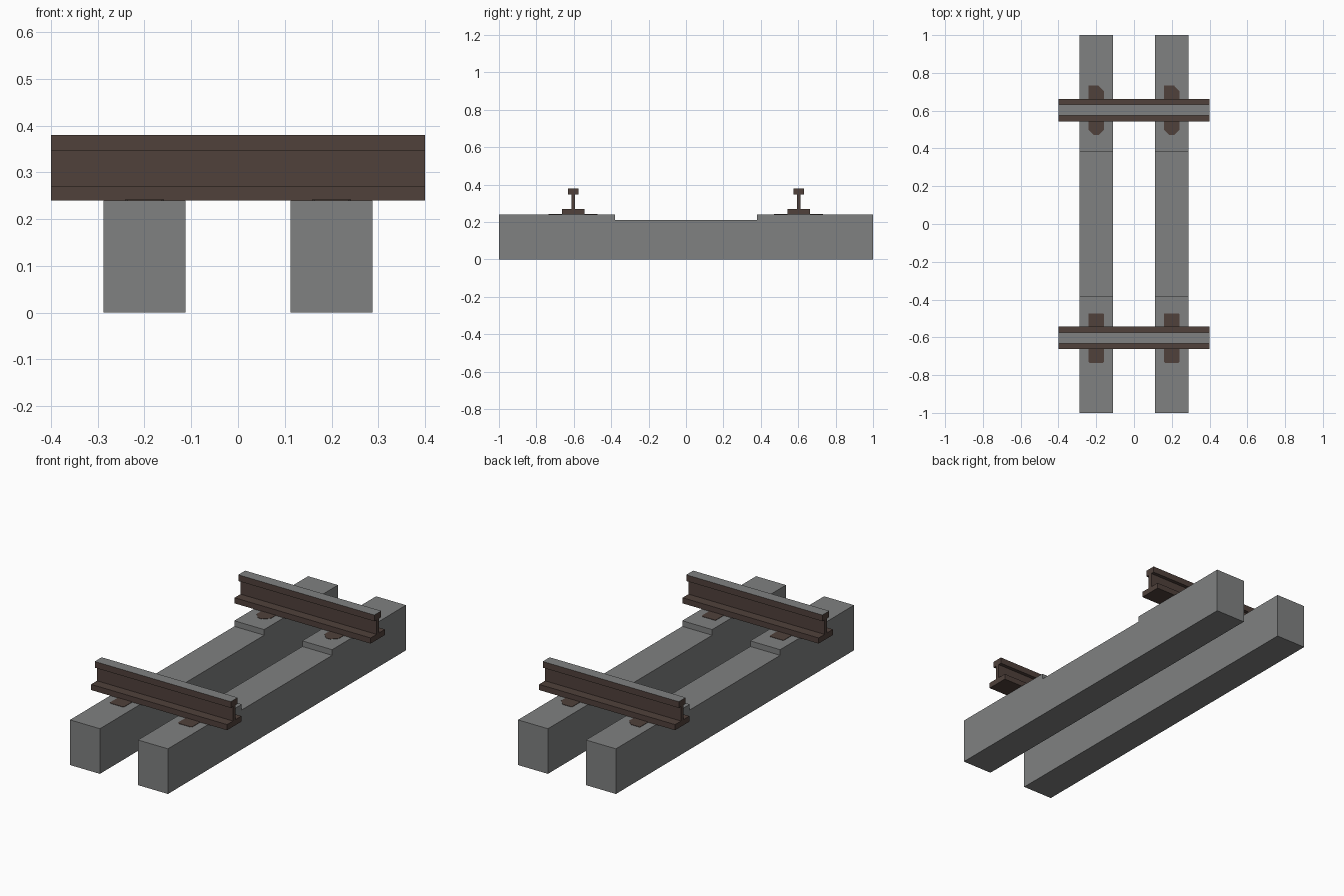
import bpy
import bmesh
from mathutils import Vector

cube = bpy.data.objects.get("Cube")
if cube:
    bpy.data.objects.remove(cube, do_unlink=True)


def make_material(name, color):
    mat = bpy.data.materials.new(name)
    mat.use_nodes = True
    mat.diffuse_color = color
    mat.node_tree.nodes["Principled BSDF"].inputs["Base Color"].default_value = color
    return mat


grey = make_material("weathered grey", (0.215, 0.22, 0.22, 1))
rust = make_material("rusty brown", (0.08, 0.053, 0.044, 1))


def extrude_outline(name, points, depth, materials):
    """Extrude a closed outline of 3D points by the depth vector."""
    bm = bmesh.new()
    face = bm.faces.new([bm.verts.new(p) for p in points])
    result = bmesh.ops.extrude_face_region(bm, geom=[face])
    moved = [v for v in result["geom"] if isinstance(v, bmesh.types.BMVert)]
    bmesh.ops.translate(bm, verts=moved, vec=Vector(depth))
    bmesh.ops.recalc_face_normals(bm, faces=bm.faces)
    mesh = bpy.data.meshes.new(name)
    bm.to_mesh(mesh)
    bm.free()
    for mat in materials:
        mesh.materials.append(mat)
    obj = bpy.data.objects.new(name, mesh)
    bpy.context.collection.objects.link(obj)
    return obj


def mirrored(half):
    """Complete a half outline of (y, z) points across y = 0."""
    return half + [(-y, z) for y, z in reversed(half)]


sleeper_half = [(1, 0), (1, 0.24), (0.38, 0.24), (0.38, 0.21)]
rail_half = [(0.06, 0.24), (0.06, 0.27), (0.01, 0.27),
             (0.01, 0.347), (0.029, 0.347), (0.029, 0.38)]

# Sleepers with a lowered middle
for side, x in (("right", -0.2), ("left", 0.2)):
    outline = [(x - 0.088, y, z) for y, z in mirrored(sleeper_half)]
    extrude_outline(side + "_sleeper", outline, (0.176, 0, 0), [grey])

# Rails with a worn grey running surface
for end, y0 in (("front", -0.603), ("back", 0.603)):
    outline = [(-0.4, y0 + y, z) for y, z in mirrored(rail_half)]
    rail = extrude_outline(end + "_rail", outline, (0.8, 0, 0), [rust, grey])
    for face in rail.data.polygons:
        if face.normal.z > 0.9 and face.center.z > 0.36:
            face.material_index = 1

    # Rust stains with clipped corners on the sleeper tops
    for side, x0 in (("right", -0.2), ("left", 0.2)):
        near, far = y0 - 0.132, y0 + 0.13
        cut = 0.03 if end == "back" else 0.006
        stain = [(x0 - 0.042, near + cut), (x0 - 0.042 + cut, near),
                 (x0 + 0.042 - cut, near), (x0 + 0.042, near + cut),
                 (x0 + 0.042, far - cut), (x0 + 0.042 - cut, far),
                 (x0 - 0.042, far)]
        extrude_outline(f"{end}_{side}_rust_stain",
                        [(x, y, 0.238) for x, y in stain], (0, 0, 0.004), [rust])
